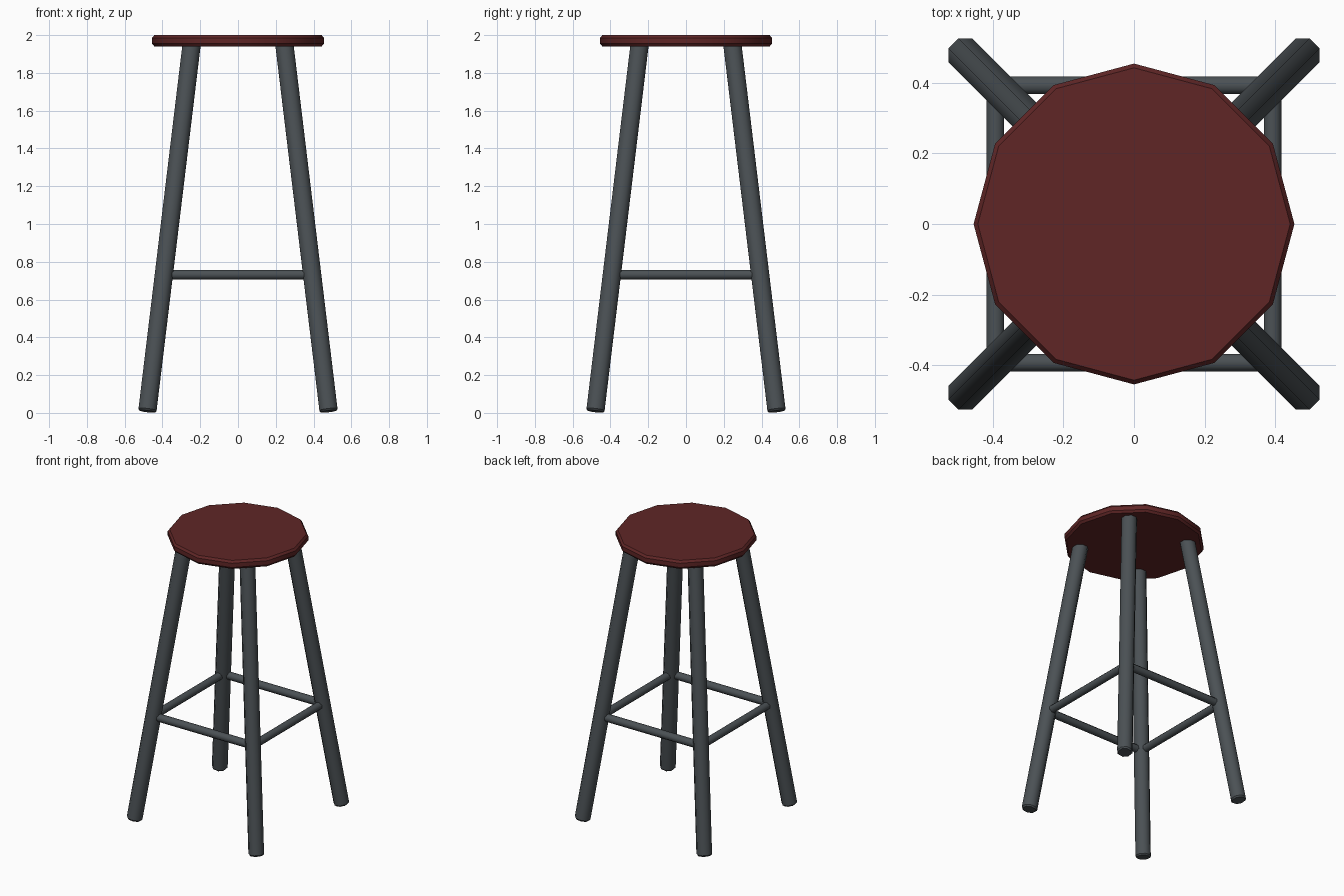
import bpy, bmesh, math
from mathutils import Vector

if "Cube" in bpy.data.objects:
    bpy.data.objects.remove(bpy.data.objects["Cube"])


def material(name, rgb):
    m = bpy.data.materials.new(name)
    m.diffuse_color = (*rgb, 1)
    m.use_nodes = True
    m.node_tree.nodes["Principled BSDF"].inputs["Base Color"].default_value = m.diffuse_color
    return m


red = material("dark red", (0.115, 0.019, 0.019))
grey = material("dark grey", (0.070, 0.082, 0.090))


def turned(name, a, b, profile, sides, mat, spin=0.0):
    """Turned rod from a to b; profile = (radius, inset from a, inset from b)."""
    a, b = Vector(a), Vector(b)
    axis = (b - a).normalized()
    # u points outward in the horizontal sense where possible
    ref = Vector((a.x, a.y, 0)) if abs(axis.z) > 0.5 and Vector((a.x, a.y, 0)).length > 0.01 else Vector((1, 0, 0)) if abs(axis.z) > 0.5 else Vector((0, 0, 1))
    u = (ref - axis * ref.dot(axis)).normalized()
    v = axis.cross(u)
    bm = bmesh.new()
    rings = []
    for r, base, off in profile:
        c = (a if base == 0 else b) + axis * off
        ring = []
        for i in range(sides):
            t = 2 * math.pi * i / sides + spin
            ring.append(bm.verts.new(c + (u * math.cos(t) + v * math.sin(t)) * r))
        rings.append(ring)
    for lo, hi in zip(rings, rings[1:]):
        for i in range(sides):
            j = (i + 1) % sides
            bm.faces.new((lo[i], lo[j], hi[j], hi[i])).smooth = True
    bm.faces.new(rings[0][::-1])
    bm.faces.new(rings[-1])
    # keep the rims crisp, smooth around the sides
    for ring in rings:
        for i in range(sides):
            e = bm.edges.get((ring[i], ring[(i + 1) % sides]))
            e.smooth = False
    bmesh.ops.recalc_face_normals(bm, faces=bm.faces)
    me = bpy.data.meshes.new(name)
    bm.to_mesh(me)
    bm.free()
    me.materials.append(mat)
    ob = bpy.data.objects.new(name, me)
    bpy.context.collection.objects.link(ob)
    return ob


# seat: twelve-sided disc with small chamfers
turned("seat", (0, 0, 1.94), (0, 0, 2.0),
       [(0.443, 0, 0), (0.455, 0, 0.015), (0.455, 1, -0.015), (0.443, 1, 0)],
       12, red)

# four splayed legs
R = 0.052
for sx, nx in ((-1, "left"), (1, "right")):
    for sy, ny in ((-1, "front"), (1, "back")):
        turned(f"{ny}_{nx}_leg",
               (sx * 0.48, sy * 0.48, 0.008), (sx * 0.245, sy * 0.245, 1.955),
               [(R - 0.008, 0, 0), (R, 0, 0.01), (R, 1, 0)],
               8, grey, math.pi / 8)

# four footrest rungs between the legs
D, Z = 0.393, 0.732
for s, n in ((-1, "front"), (1, "back")):
    turned(f"{n}_rung", (-D, s * D, Z), (D, s * D, Z),
           [(0.027, 0, 0), (0.027, 1, 0)], 8, grey, math.pi / 8)
for s, n in ((-1, "left"), (1, "right")):
    turned(f"{n}_rung", (s * D, -D, Z), (s * D, D, Z),
           [(0.027, 0, 0), (0.027, 1, 0)], 8, grey, math.pi / 8)
